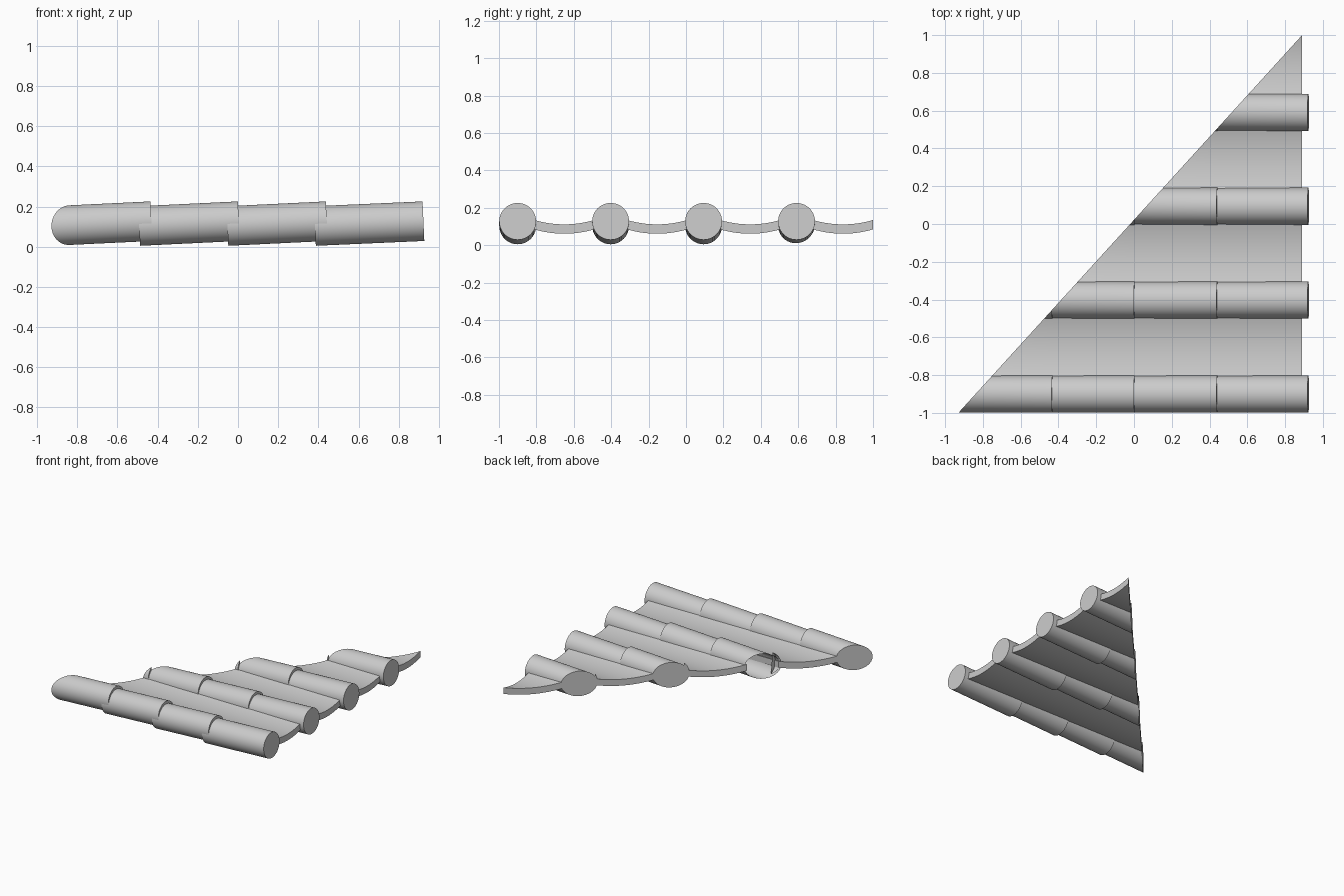
import bpy, bmesh, math
from mathutils import Matrix, Vector

default = bpy.data.objects.get("Cube")
if default:
    bpy.data.objects.remove(default)

clay = bpy.data.materials.new("plain_grey")
clay.use_nodes = True
GREY = (0.6, 0.6, 0.6, 1)
clay.diffuse_color = GREY
clay.node_tree.nodes["Principled BSDF"].inputs["Base Color"].default_value = GREY

RADIUS = 0.0985
ROW_PITCH = 0.497
FIRST_ROW = -0.9
# Axis start and end of each overlapping course, low end first
COURSES = [(-0.93, -0.431), (-0.492, 0.004), (-0.053, 0.442), (0.383, 0.923)]
HIP_POINT = Vector((-0.93, -1, 0))
HIP_NORMAL = Vector((-1, 0.91, 0)).normalized()


def finish(name, bm, capped=True):
    """Trim the part along the diagonal hip line and make it an object."""
    cut = bmesh.ops.bisect_plane(bm, geom=bm.verts[:] + bm.edges[:] + bm.faces[:],
                                 plane_co=HIP_POINT, plane_no=HIP_NORMAL,
                                 clear_outer=True)
    if not bm.faces:
        bm.free()
        return
    if capped:
        bmesh.ops.holes_fill(bm, edges=[e for e in bm.edges if e.is_boundary], sides=0)
    bmesh.ops.recalc_face_normals(bm, faces=bm.faces[:])
    mesh = bpy.data.meshes.new(name)
    bm.to_mesh(mesh)
    bm.free()
    mesh.materials.append(clay)
    obj = bpy.data.objects.new(name, mesh)
    bpy.context.collection.objects.link(obj)
    bpy.ops.object.select_all(action="DESELECT")
    obj.select_set(True)
    bpy.context.view_layer.objects.active = obj
    bpy.ops.object.shade_smooth_by_angle(angle=math.radians(30))


def cover_tile(name, y, start, end, capped):
    """Round tile rising slightly toward +x."""
    a, b = Vector((start, y, 0.103)), Vector((end, y, 0.127))
    axis = b - a
    place = Matrix.Translation((a + b) / 2) @ axis.to_track_quat("Z", "Y").to_matrix().to_4x4()
    bm = bmesh.new()
    bmesh.ops.create_cone(bm, cap_ends=True, segments=48, radius1=RADIUS,
                          radius2=RADIUS, depth=axis.length, matrix=place)
    finish(name, bm, capped)


def pan_tile(name, y, start, end):
    """Shallow curved channel between two rows of round tiles."""
    half, steps, thick = 0.163, 16, 0.05
    ts = [2 * i / steps - 1 for i in range(steps + 1)]
    top = [(y + half * t, 0.111 + 0.024 * t * t) for t in ts]
    outline = top + [(py, pz - thick) for py, pz in reversed(top)]
    bm = bmesh.new()
    face = bm.faces.new([bm.verts.new((start, py, pz)) for py, pz in outline])
    ext = bmesh.ops.extrude_face_region(bm, geom=[face], use_keep_orig=True)
    verts = [v for v in ext["geom"] if isinstance(v, bmesh.types.BMVert)]
    bmesh.ops.translate(bm, verts=verts, vec=(end - start, 0, 0))
    finish(name, bm)


pan_joints = [-0.93, -0.43, 0.005, 0.44, 0.89]
for row in range(4):
    y = FIRST_ROW + row * ROW_PITCH
    for course, (start, end) in enumerate(COURSES):
        # The second row is left open along the hip cut
        cover_tile(f"cover_tile_{row + 1}_{course + 1}", y, start, end, row != 1)
        pan_tile(f"pan_tile_{row + 1}_{course + 1}", y + ROW_PITCH / 2,
                 pan_joints[course], pan_joints[course + 1])
